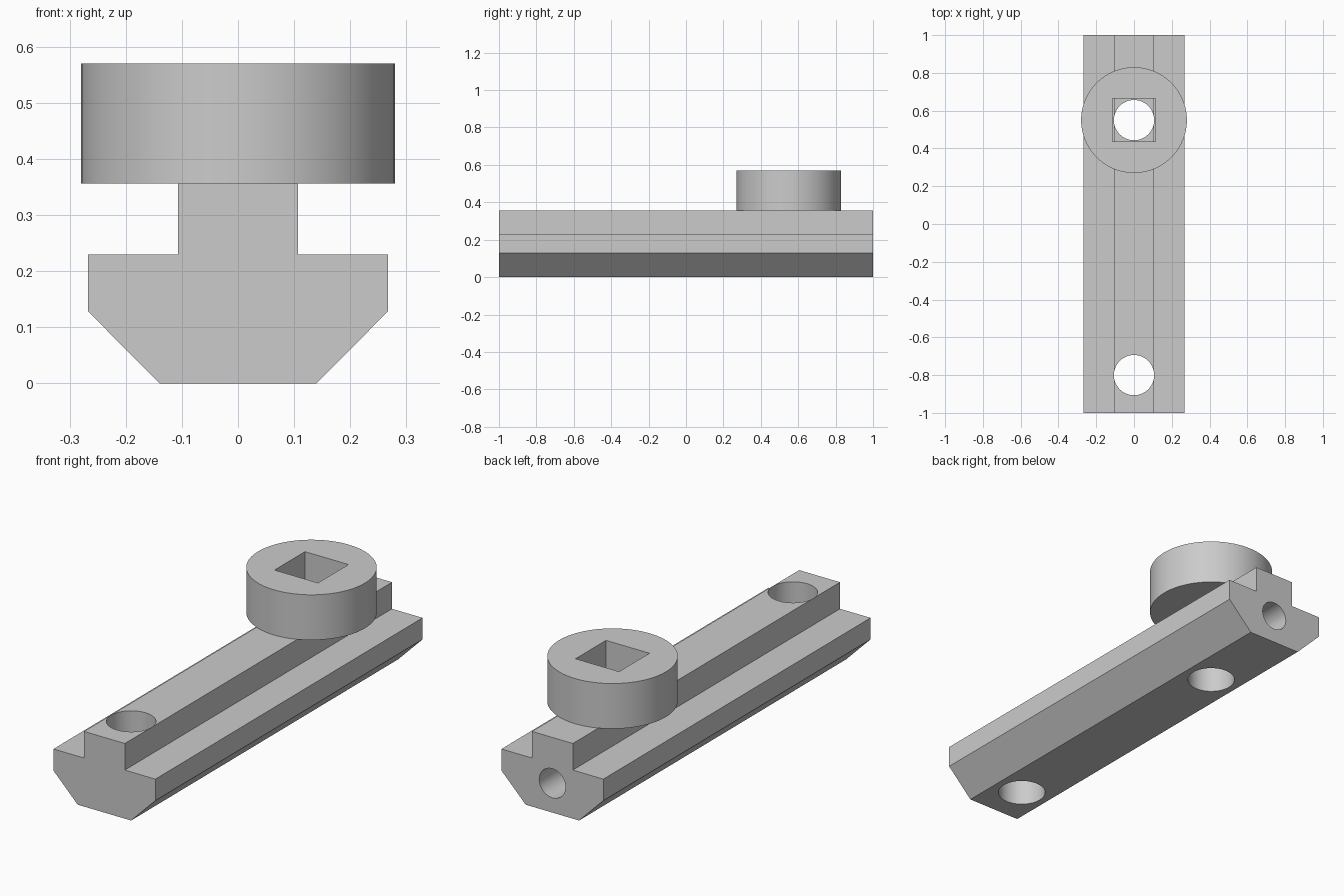
import bpy, bmesh, math
from mathutils import Matrix

cube = bpy.data.objects.get("Cube")
if cube:
    bpy.data.objects.remove(cube, do_unlink=True)

grey = bpy.data.materials.new("plain grey")
grey.use_nodes = True
colour = (0.6, 0.6, 0.6, 1)
grey.diffuse_color = colour
grey.node_tree.nodes["Principled BSDF"].inputs["Base Color"].default_value = colour

NECK_TOP, DISC_TOP, DISC_Y = 0.356, 0.57, 0.55


def make_object(name, bm):
    bmesh.ops.recalc_face_normals(bm, faces=bm.faces)
    mesh = bpy.data.meshes.new(name)
    bm.to_mesh(mesh)
    bm.free()
    mesh.materials.append(grey)
    obj = bpy.data.objects.new(name, mesh)
    bpy.context.collection.objects.link(obj)
    return obj


def cylinder(name, radius, depth, centre, turn=0.0):
    bm = bmesh.new()
    matrix = Matrix.Translation(centre) @ Matrix.Rotation(turn, 4, "X")
    bmesh.ops.create_cone(bm, cap_ends=True, segments=96, radius1=radius,
                          radius2=radius, depth=depth, matrix=matrix)
    return make_object(name, bm)


def block(name, size, centre):
    bm = bmesh.new()
    matrix = Matrix.Translation(centre) @ Matrix.Diagonal((*size, 1))
    bmesh.ops.create_cube(bm, size=1, matrix=matrix)
    return make_object(name, bm)


def cut(obj, cutter):
    cutter.hide_render = True
    mod = obj.modifiers.new("cut", "BOOLEAN")
    mod.operation, mod.solver, mod.object = "DIFFERENCE", "EXACT", cutter
    bpy.ops.object.select_all(action="DESELECT")
    bpy.context.view_layer.objects.active = obj
    obj.select_set(True)
    bpy.ops.object.modifier_apply(modifier=mod.name)
    bpy.data.objects.remove(cutter, do_unlink=True)


def smooth(obj):
    bpy.ops.object.select_all(action="DESELECT")
    bpy.context.view_layer.objects.active = obj
    obj.select_set(True)
    bpy.ops.object.shade_smooth_by_angle(angle=math.radians(30))


# Slot rail: mirrored half profile, extruded along its length
half = [(0.14, 0), (0.267, 0.128), (0.267, 0.23), (0.107, 0.23), (0.107, NECK_TOP)]
profile = half + [(-x, z) for x, z in reversed(half)]
bm = bmesh.new()
end = bm.faces.new([bm.verts.new((x, -1, z)) for x, z in profile])
grown = bmesh.ops.extrude_face_region(bm, geom=[end])["geom"]
bmesh.ops.translate(bm, vec=(0, 2, 0),
                    verts=[v for v in grown if isinstance(v, bmesh.types.BMVert)])
rail = make_object("slot_rail", bm)

# Two upright holes through the rail
for y in (DISC_Y, -0.8):
    cut(rail, cylinder("upright_hole", 0.1065, 1, (0, y, 0.2)))

# Back end hole, running into the upright hole
length = 1.1 - DISC_Y
cut(rail, cylinder("end_hole", 0.069, length, (0, DISC_Y + length / 2, 0.139), math.pi / 2))
smooth(rail)

# Round collar with a square socket
collar = cylinder("round_collar", 0.28, DISC_TOP - NECK_TOP,
                  (0, DISC_Y, (DISC_TOP + NECK_TOP) / 2))
cut(collar, block("square_socket", (0.228, 0.228, 1), (0, DISC_Y, 0.4)))
smooth(collar)
